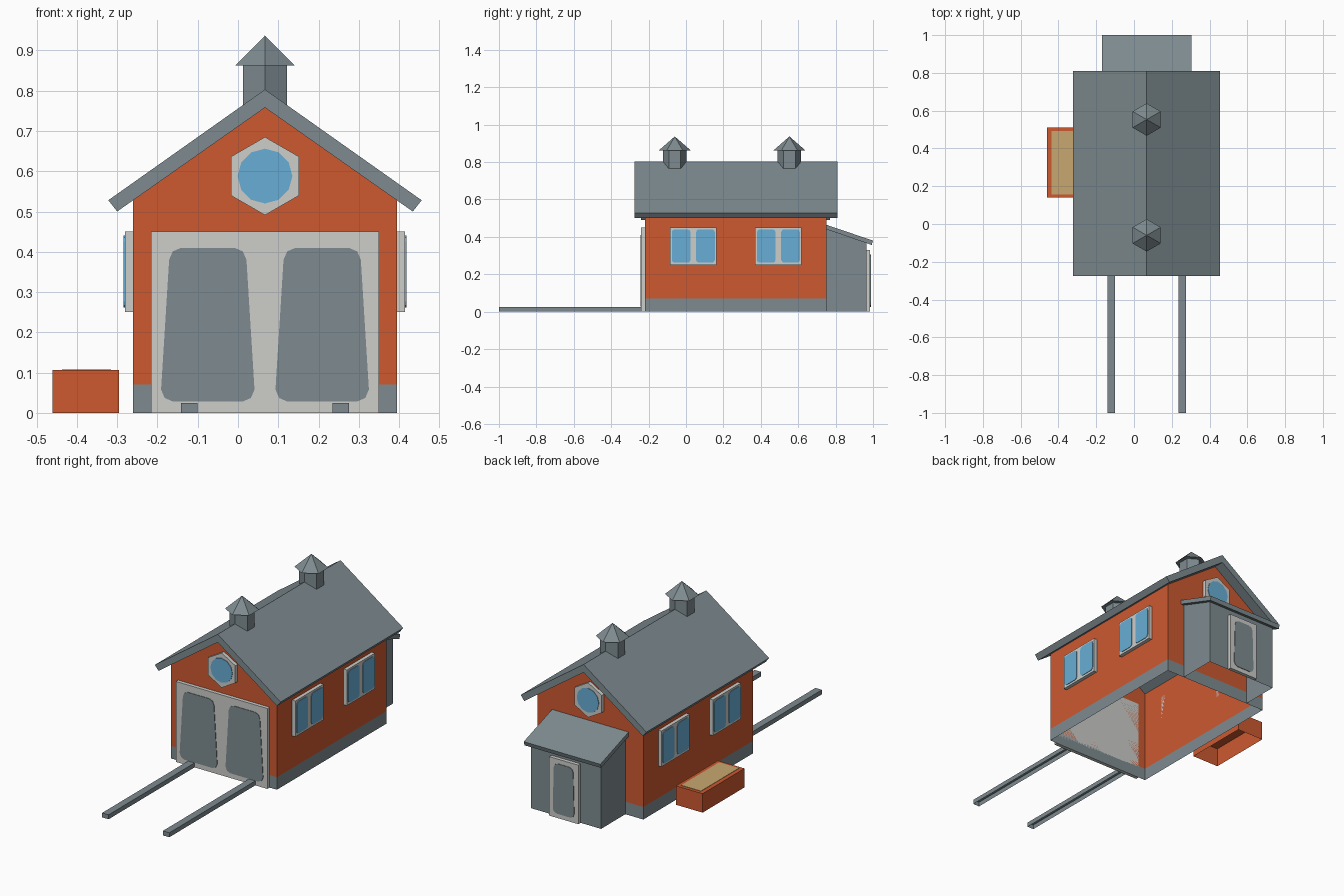
import bpy, bmesh, math
from mathutils import Vector

if "Cube" in bpy.data.objects:
    bpy.data.objects.remove(bpy.data.objects["Cube"], do_unlink=True)


def material(name, rgb):
    m = bpy.data.materials.new(name)
    m.use_nodes = True
    m.diffuse_color = (*rgb, 1)
    m.node_tree.nodes["Principled BSDF"].inputs["Base Color"].default_value = (*rgb, 1)
    return m


BRICK = material("brick orange", (0.61, 0.10, 0.03))
SLATE = material("slate grey", (0.21, 0.26, 0.28))
TRIM = material("light trim", (0.61, 0.61, 0.59))
GLASS = material("sky blue glass", (0.14, 0.42, 0.67))
SAND = material("sand", (0.58, 0.39, 0.16))

CX = 0.067              # ridge line of the house
FRONT, BACK = -0.22, 0.75
HALF = 0.328            # half width of the house
DEPTH = 0.02            # how far frames stand out
SKIN = 0.003            # thickness of painted plates


def finish(name, bm, mats):
    me = bpy.data.meshes.new(name)
    bm.to_mesh(me)
    bm.free()
    for m in mats:
        me.materials.append(m)
    ob = bpy.data.objects.new(name, me)
    bpy.context.collection.objects.link(ob)
    return ob


def prism_bm(profile, axis, lo, hi, drop=()):
    """Extrude a 2D profile along an axis; drop faces pointing along given directions."""
    place = {"x": lambda u, v, t: (t, u, v),
             "y": lambda u, v, t: (u, t, v),
             "z": lambda u, v, t: (u, v, t)}[axis]
    bm = bmesh.new()
    a, b = [[bm.verts.new(place(u, v, t)) for u, v in profile] for t in (lo, hi)]
    n = len(profile)
    bm.faces.new(a)
    bm.faces.new(b)
    for i in range(n):
        j = (i + 1) % n
        bm.faces.new((a[i], a[j], b[j], b[i]))
    bmesh.ops.recalc_face_normals(bm, faces=bm.faces)
    gone = [f for f in bm.faces if any(f.normal.dot(Vector(d)) > 0.7 for d in drop)]
    bmesh.ops.delete(bm, geom=gone, context="FACES")
    return bm


def prism(name, profile, axis, lo, hi, mat, drop=()):
    return finish(name, prism_bm(profile, axis, lo, hi, drop), [mat])


def rect(u0, u1, v0, v1):
    return [(u0, v0), (u1, v0), (u1, v1), (u0, v1)]


def rounded(u, v0, v1, half_low, half_top, r):
    """Upright panel outline with softened corners, tapering to the top."""
    k = r * 0.3
    side = [(half_low - r, v0), (half_low - k, v0 + k), (half_low, v0 + r),
            (half_top, v1 - r), (half_top - k, v1 - k), (half_top - r, v1)]
    return [(u + s, z) for s, z in side] + [(u - s, z) for s, z in reversed(side)]


def ngon(u, v, r, n, start):
    return [(u + r * math.cos(start + math.tau * i / n),
             v + r * math.sin(start + math.tau * i / n)) for i in range(n)]


DOWN = (0, 0, -1)
UP = (0, 0, 1)

# House shell, open below and under the roof, with a grey plinth
bm = prism_bm([(CX - HALF, 0), (CX + HALF, 0), (CX + HALF, 0.528), (CX, 0.758),
               (CX - HALF, 0.528)], "y", FRONT, BACK, [DOWN, UP])
bmesh.ops.bisect_plane(bm, geom=bm.verts[:] + bm.edges[:] + bm.faces[:],
                       plane_co=(0, 0, 0.07), plane_no=UP)
for f in bm.faces:
    f.material_index = int(f.calc_center_median().z < 0.07)
finish("house_walls", bm, [BRICK, SLATE])

# Gabled roof slab
prism("main_roof", [(CX - 0.389, 0.528), (CX, 0.803), (CX + 0.389, 0.528),
                    (CX + 0.367, 0.5), (CX, 0.758), (CX - 0.367, 0.5)],
      "y", -0.275, 0.81, SLATE)

# Roof ventilators
for label, y in (("front", -0.06), ("back", 0.553)):
    prism(label + "_vent_shaft", ngon(CX, y, 0.063, 6, math.pi / 2), "z", 0.76, 0.862, SLATE)
    bm = bmesh.new()
    ring = [bm.verts.new((u, v, 0.862)) for u, v in ngon(CX, y, 0.086, 6, math.pi / 2)]
    tip = bm.verts.new((CX, y, 0.937))
    bm.faces.new(ring)
    for i in range(6):
        bm.faces.new((ring[i], ring[(i + 1) % 6], tip))
    bmesh.ops.recalc_face_normals(bm, faces=bm.faces)
    finish(label + "_vent_cap", bm, [SLATE])

# Hexagonal gable windows
for label, wall, s in (("front", FRONT, -1), ("back", BACK, 1)):
    face = wall + s * DEPTH
    prism(label + "_gable_frame", ngon(CX, 0.588, 0.097, 6, math.pi / 2), "y", wall, face, TRIM)
    prism(label + "_gable_glass", ngon(CX, 0.588, 0.068, 12, math.pi / 2), "y",
          face, face + s * SKIN, GLASS)

# Side windows, two on each long wall, two panes each
for label, s in (("left", 1), ("right", -1)):
    wall = CX + s * HALF
    face = wall + s * DEPTH
    for place, y in (("front", 0.039), ("back", 0.494)):
        name = f"{label}_{place}_window"
        prism(name + "_frame", rect(y - 0.124, y + 0.124, 0.25, 0.45), "x", wall, face, TRIM)
        for k in (-1, 1):
            prism(name + "_pane", rounded(y + k * 0.065, 0.262, 0.44, 0.05, 0.05, 0.015),
                  "x", face, face + s * SKIN, GLASS)

# Large front doors
face = FRONT - DEPTH
prism("front_door_frame", rect(CX - 0.283, CX + 0.283, 0, 0.45), "y", FRONT, face, TRIM)
for k in (-1, 1):
    prism("front_door_panel", rounded(CX + k * 0.142, 0.028, 0.41, 0.116, 0.096, 0.03),
          "y", face, face - SKIN, SLATE)

# Rails leading out of the doors
for k in (-1, 1):
    x = CX + k * 0.188
    prism("rail", rect(x - 0.02, x + 0.02, 0, 0.025), "y", -1, face, SLATE, [DOWN])

# Lean-to shed at the back
SHED = 0.965
prism("shed_walls", [(BACK, 0), (SHED, 0), (SHED, 0.367), (BACK, 0.442)],
      "x", CX - 0.217, CX + 0.217, SLATE, [DOWN, (0, -1, 0)])
prism("shed_roof", [(BACK, 0.465), (1, 0.38), (0.993, 0.357), (BACK, 0.441)],
      "x", CX - 0.237, CX + 0.237, SLATE)
prism("shed_door_frame", rect(CX - 0.09, CX + 0.09, 0, 0.33), "y", SHED, SHED + DEPTH, TRIM)
prism("shed_door_panel", rounded(CX, 0.025, 0.305, 0.066, 0.06, 0.025),
      "y", SHED + DEPTH, SHED + DEPTH + SKIN, SLATE)

# Sandbox beside the right wall
prism("sandbox", rect(-0.46, -0.295, 0.14, 0.51), "z", 0, 0.106, BRICK, [DOWN])
prism("sandbox_sand", rect(-0.437, -0.315, 0.157, 0.492), "z", 0.106, 0.108, SAND)
